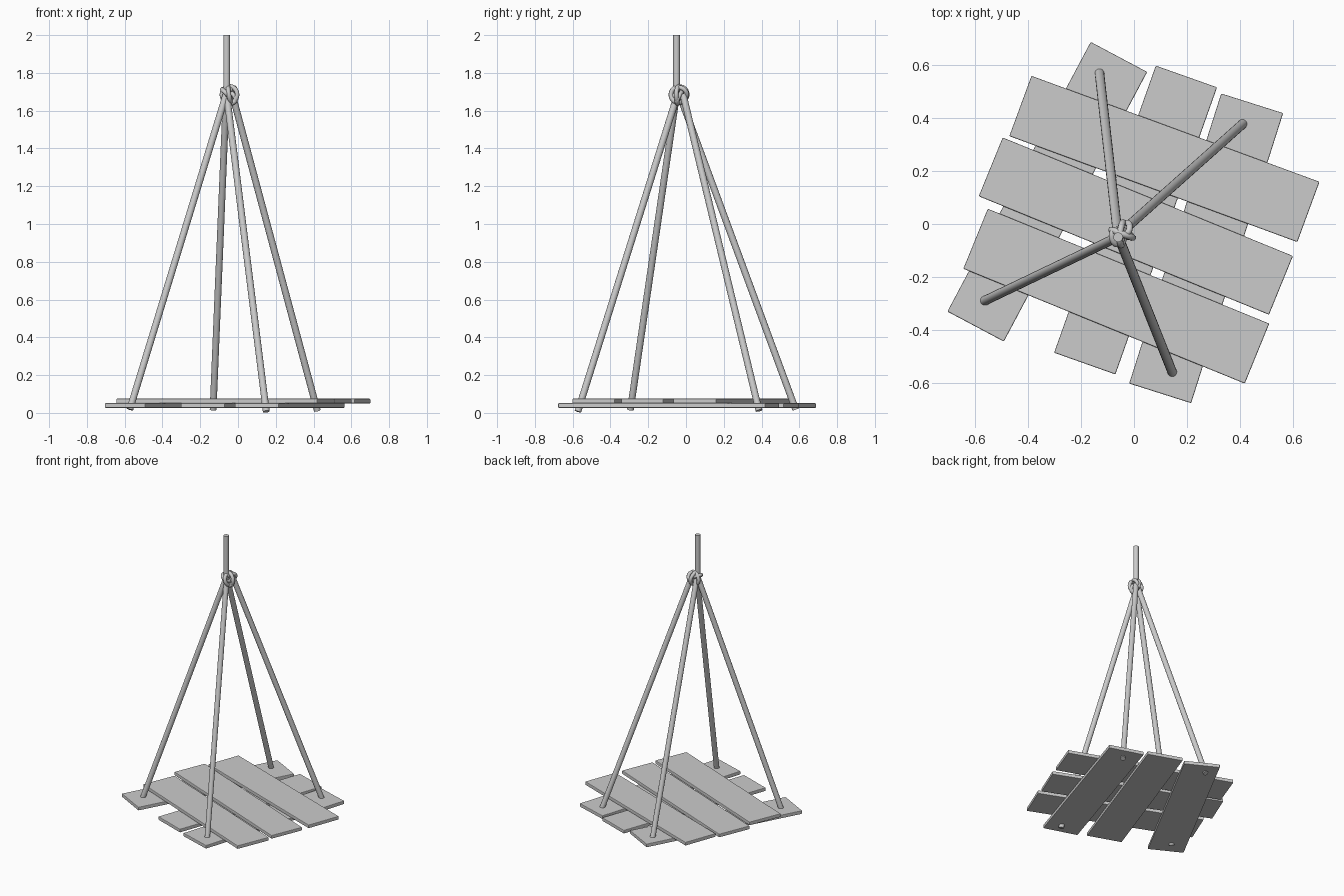
import bpy
from math import sin, cos, tau, radians
from mathutils import Vector

if "Cube" in bpy.data.objects:
    bpy.data.objects.remove(bpy.data.objects["Cube"])


def plank(name, x, y, z, length, width, angle):
    bpy.ops.mesh.primitive_cube_add(size=1, location=(x, y, z), rotation=(0, 0, radians(angle)))
    ob = bpy.context.object
    ob.name = name
    ob.scale = (length, width, 0.025)
    bpy.ops.object.transform_apply(location=False, rotation=False, scale=True)
    bev = ob.modifiers.new("edge", 'BEVEL')
    bev.width = 0.004
    bev.segments = 2


def rope(name, a, b, radius=0.018):
    a, b = Vector(a), Vector(b)
    d = b - a
    bpy.ops.mesh.primitive_cylinder_add(vertices=16, radius=radius, depth=d.length, location=(a + b) / 2,
                                        rotation=d.to_track_quat('Z', 'Y').to_euler())
    bpy.context.object.name = name
    bpy.ops.object.shade_smooth_by_angle()


def loop(name, points, location, rotation, radius=0.0125):
    cu = bpy.data.curves.new(name, 'CURVE')
    cu.dimensions = '3D'
    cu.bevel_depth = radius
    cu.bevel_resolution = 2
    sp = cu.splines.new('POLY')
    sp.points.add(len(points) - 1)
    for p, co in zip(sp.points, points):
        p.co = (*co, 1)
    sp.use_cyclic_u = True
    sp.use_smooth = True
    ob = bpy.data.objects.new(name, cu)
    ob.location = location
    ob.rotation_euler = [radians(r) for r in rotation]
    bpy.context.collection.objects.link(ob)


# Upper layer of planks
for i, p in enumerate([(0.115, 0.246, 1.161, 0.243, -20.2),
                       (0.007, -0.008, 1.186, 0.240, -22.2),
                       (-0.067, -0.273, 1.150, 0.245, -22.2)]):
    plank(f"upper_plank_{i + 1}", p[0], p[1], 0.0625, *p[2:])

# Lower layer of planks, running crosswise
for i, p in enumerate([(-0.328, 0.122, 1.155, 0.242, 62),
                       (0.006, 0.015, 1.152, 0.246, 70.5),
                       (0.273, -0.092, 1.151, 0.246, 72.4)]):
    plank(f"lower_plank_{i + 1}", p[0], p[1], 0.039, *p[2:])

# Four corner ropes: position at plank level, top position, height of the lower end
for i, (x, y, tx, ty, end) in enumerate([(-0.56, -0.288, -0.063, -0.050, 0.018),
                                         (0.407, 0.375, -0.030, -0.015, 0.012),
                                         (0.143, -0.556, -0.060, -0.045, 0.007),
                                         (-0.13, 0.565, -0.062, -0.035, 0.018)]):
    top, low = Vector((tx, ty, 1.685)), Vector((x, y, 0.06))
    d = (low - top) / (top.z - low.z)
    rope(f"corner_rope_{i + 1}", top + d * (top.z - end), top)

# Hanging rope
rope("hanging_rope", (-0.06, -0.05, 1.68), (-0.06, -0.05, 2.0))

# Knot: an overhand loop with two wraps
ts = [tau * i / 72 for i in range(72)]
trefoil = [(0.016 * (sin(t) + 2 * sin(2 * t)), 0.016 * (cos(t) - 2 * cos(2 * t)), -0.02 * sin(3 * t)) for t in ts]
ring = [(0.043 * cos(t), 0.043 * sin(t), 0) for t in ts[::2]]
centre = (-0.045, -0.037, 1.685)
loop("knot_overhand", trefoil, centre, (75, 0, 40))
loop("knot_wrap_1", ring, centre, (90, 10, -20))
loop("knot_wrap_2", ring, centre, (80, 0, 85))
